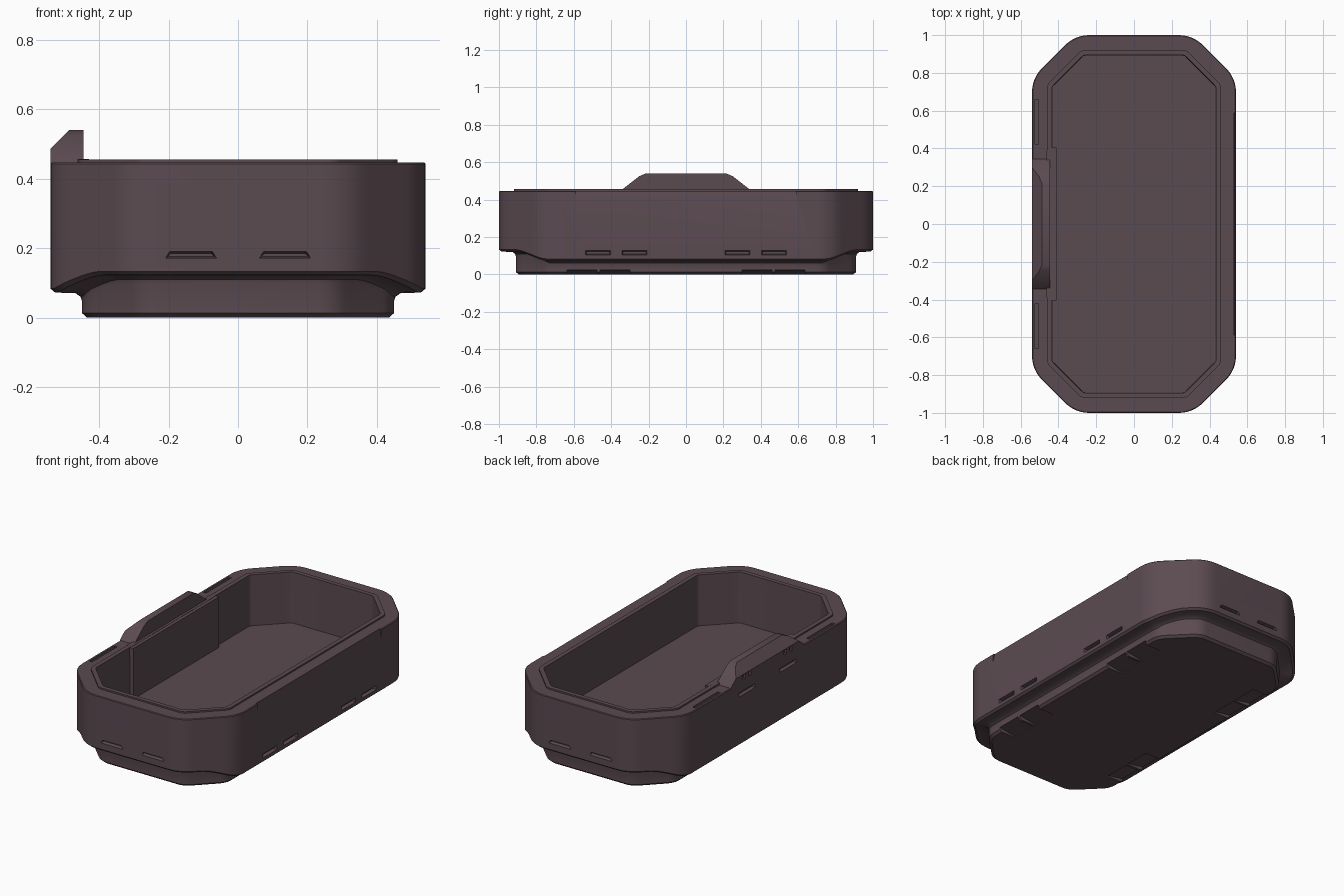
import bpy, bmesh, math
from mathutils import Vector

cube = bpy.data.objects.get("Cube")
if cube:
    bpy.data.objects.remove(cube, do_unlink=True)

mat = bpy.data.materials.new("dusky plum plastic")
mat.use_nodes = True
colour = (0.105, 0.07, 0.083, 1)
mat.diffuse_color = colour
mat.node_tree.nodes["Principled BSDF"].inputs["Base Color"].default_value = colour

HX, HY, CUT = 0.54, 1.0, 0.228
TAN = math.tan(math.pi / 8)


def finish(bm, name):
    bmesh.ops.recalc_face_normals(bm, faces=bm.faces)
    mesh = bpy.data.meshes.new(name)
    bm.to_mesh(mesh)
    bm.free()
    mesh.materials.append(mat)
    obj = bpy.data.objects.new(name, mesh)
    bpy.context.collection.objects.link(obj)
    return obj


def outline(inset, r):
    """Rounded octagon, inset evenly from the outer wall."""
    hx, hy, c = HX - inset, HY - inset, CUT - inset * (2 - math.sqrt(2))
    arcs = []
    for cx, cy, start in ((hx - r, hy - c - r * TAN, 0), (hx - c - r * TAN, hy - r, 45)):
        angles = [math.radians(start + 45 * i / 6) for i in range(7)]
        arcs.append([Vector((cx + r * math.cos(a), cy + r * math.sin(a))) for a in angles])
    a, b = arcs
    corner = a + [a[-1].lerp(b[0], i / 8) for i in range(1, 8)] + b
    loop = []
    for sx, sy in ((1, 1), (-1, 1), (-1, -1), (1, -1)):
        pts = [(p.x * sx, p.y * sy) for p in corner]
        loop += pts if sx * sy > 0 else pts[::-1]
    return loop


def lift(y):
    """Underside rises toward both ends."""
    t = min(max((abs(y) - 0.74) / 0.18, 0), 1)
    return 0.05 * t * t * (3 - 2 * t)


def prism(bm, axis, profile, lo, hi, shrink=0):
    """Extrude a flat profile along an axis, pulling in the first end if asked."""
    mid = sum((Vector(p) for p in profile), Vector((0, 0))) / len(profile)
    ends = []
    for v, pull in ((lo, shrink), (hi, 0)):
        ring = []
        for p in profile:
            co = [q - math.copysign(pull, q - m) for q, m in zip(p, mid)]
            co.insert(axis, v)
            ring.append(bm.verts.new(co))
        ends.append(ring)
    a, b = ends
    bm.faces.new(a)
    bm.faces.new(b[::-1])
    for i in range(len(a)):
        j = (i + 1) % len(a)
        bm.faces.new((a[i], b[i], b[j], a[j]))


def box(bm, x0, x1, y0, y1, z0, z1, shrink=0):
    prism(bm, 0, [(y0, z0), (y1, z0), (y1, z1), (y0, z1)], x0, x1, shrink)


# Tray: inset, corner radius, height, share of the underside lift
rings = [
    (0.105, 0.10, 0, 0), (0.09, 0.11, 0.013, 0), (0.09, 0.11, 0.048, 1),
    (0.086, 0.11, 0.060, 1), (0.072, 0.12, 0.070, 1), (0.013, 0.17, 0.072, 1),
    (0, 0.18, 0.083, 1), (0, 0.18, 0.443, 0), (0.004, 0.18, 0.447, 0),
    (0.08, 0.05, 0.447, 0), (0.08, 0.05, 0.456, 0), (0.106, 0.03, 0.456, 0),
    (0.108, 0.03, 0.152, 0),
]
bm = bmesh.new()
rise = [lift(y) for x, y in outline(0, 0.18)]
loops = [[bm.verts.new((x, y, z + k * u)) for (x, y), u in zip(outline(d, r), rise)]
         for d, r, z, k in rings]
count = len(rise)
for a, b in zip(loops, loops[1:]):
    for i in range(count):
        j = (i + 1) % count
        bm.faces.new((a[i], a[j], b[j], b[i]))
bm.faces.new(loops[0])
bm.faces.new(loops[-1])
tray = finish(bm, "tray")

# Raised tab on the right rim, sloped on its outer edge
bm = bmesh.new()
half = [(0.35, 0.44), (0.34, 0.455), (0.25, 0.525), (0.215, 0.54)]
prism(bm, 0, half + [(-y, z) for y, z in half[::-1]], -0.54, -0.445)
cut = bmesh.ops.bisect_plane(bm, geom=bm.verts[:] + bm.edges[:] + bm.faces[:],
                             plane_co=(-0.54, 0, 0.487), plane_no=(-1, 0, 1), clear_outer=True)
bmesh.ops.holes_fill(bm, edges=[e for e in cut["geom_cut"] if isinstance(e, bmesh.types.BMEdge)])
tab = finish(bm, "rim_tab")

# Cutters for slots, recess and underside notches
bm = bmesh.new()
for s in (-1, 1):
    # end wall slots
    for m in (-1, 1):
        slot = [(m * x, z) for x, z in ((0.06, 0.17), (0.21, 0.17), (0.198, 0.191), (0.072, 0.191))]
        prism(bm, 1, slot, s * 0.98, s * 1.005, 0.006)
    # left wall slots
    for y in (0.275, 0.47):
        box(bm, 0.52, 0.545, s * y - 0.068, s * y + 0.068, 0.102, 0.129, 0.006)
    # rim slots
    box(bm, -0.525, -0.505, s * 0.54 - 0.12, s * 0.54 + 0.12, 0.41, 0.48)
    # right wall slot, and paired holes in the tab
    box(bm, -0.522, -0.545, s * 0.195 - 0.078, s * 0.195 + 0.078, 0.365, 0.392, 0.005)
    for y in (0.17, 0.22):
        box(bm, -0.56, -0.525, s * y - 0.012, s * y + 0.012, 0.455, 0.484)
    # wedge notches under both long sides
    for m in (-1, 1):
        wedge = [(m * x, z) for x, z in ((0.34, -0.01), (0.34, 0.006), (0.47, 0.028), (0.47, -0.01))]
        for y in (0.38, 0.555):
            prism(bm, 1, wedge, s * y - 0.08, s * y + 0.08)
# long shallow recess along the left rim
prism(bm, 1, [(0.528, 0.47), (0.53, 0.44), (0.542, 0.385), (0.56, 0.385), (0.56, 0.47)], -0.587, 0.587)
cutter = finish(bm, "cutter")
cutter.hide_render = True

for target in (tray, tab):
    bpy.context.view_layer.objects.active = target
    mod = target.modifiers.new("cuts", "BOOLEAN")
    mod.operation = "DIFFERENCE"
    mod.solver = "EXACT"
    mod.object = cutter
    bpy.ops.object.modifier_apply(modifier=mod.name)
bpy.data.objects.remove(cutter, do_unlink=True)

# Plate standing inside the cavity behind the tab
bm = bmesh.new()
box(bm, -0.44, -0.41, -0.405, 0.405, 0.14, 0.455)
box(bm, -0.462, -0.43, -0.39, 0.39, 0.40, 0.4565)
plate = finish(bm, "inner_plate")

for obj in (tray, tab, plate):
    bpy.ops.object.select_all(action="DESELECT")
    obj.select_set(True)
    bpy.context.view_layer.objects.active = obj
    bpy.ops.object.shade_smooth_by_angle(angle=math.radians(35))
